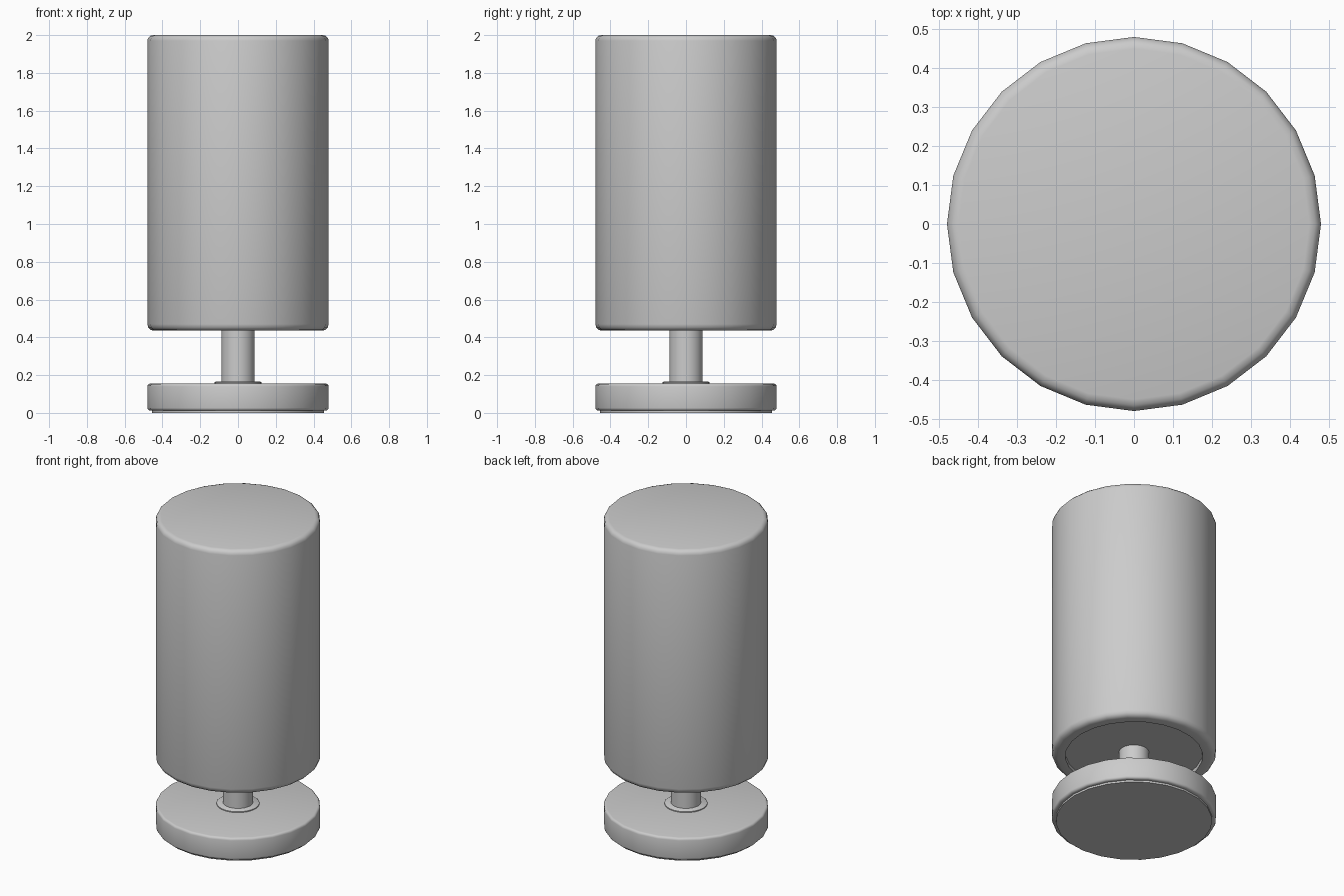
import bpy, bmesh, math

if "Cube" in bpy.data.objects:
    bpy.data.objects.remove(bpy.data.objects["Cube"])

def lathe(name, profile, sides=24):
    """Revolve (radius, z) points round the z axis; radius 0 makes a pole."""
    bm = bmesh.new()
    rings = []
    for r, z in profile:
        if r == 0:
            rings.append([bm.verts.new((0, 0, z))])
        else:
            rings.append([bm.verts.new((r * math.cos(math.tau * i / sides),
                                        r * math.sin(math.tau * i / sides), z))
                          for i in range(sides)])
    for a, b in zip(rings, rings[1:]):
        for i in range(sides):
            j = (i + 1) % sides
            if len(a) == 1:
                bm.faces.new((a[0], b[j], b[i]))
            elif len(b) == 1:
                bm.faces.new((a[i], a[j], b[0]))
            else:
                bm.faces.new((a[i], a[j], b[j], b[i]))
    bmesh.ops.recalc_face_normals(bm, faces=bm.faces)
    mesh = bpy.data.meshes.new(name)
    bm.to_mesh(mesh)
    bm.free()
    obj = bpy.data.objects.new(name, mesh)
    bpy.context.collection.objects.link(obj)
    bpy.ops.object.select_all(action='DESELECT')
    obj.select_set(True)
    bpy.context.view_layer.objects.active = obj
    bpy.ops.object.shade_smooth_by_angle(angle=math.radians(40))
    return obj

def corner(r, z, b, start, steps=3):
    """Quarter-round of radius b about (r, z), anticlockwise from start degrees."""
    return [(r + b * math.cos(math.radians(start + 90 * k / steps)),
             z + b * math.sin(math.radians(start + 90 * k / steps)))
            for k in range(steps + 1)]

R = 0.48

# Drum shade with rounded edges and a shallow recessed underside
lathe("lamp_shade",
      [(0, 0.46), (0.40, 0.46), (0.40, 0.435)]
      + corner(R - 0.035, 0.47, 0.035, 270)
      + corner(R - 0.03, 1.97, 0.03, 0) + [(0, 2.0)])

# Stem
lathe("stem", [(0, 0.15), (0.088, 0.15), (0.088, 0.46), (0, 0.46)])

# Collar where the stem meets the base
lathe("stem_collar", [(0, 0.15), (0.125, 0.15), (0.125, 0.161),
                      (0.12, 0.165), (0, 0.165)])

# Round base
lathe("base", [(0, 0.012)] + corner(R - 0.015, 0.027, 0.015, 270)
      + corner(R - 0.015, 0.14, 0.015, 0) + [(0, 0.155)])

# Thin foot pad under the base
lathe("foot_pad", [(0, 0), (0.455, 0), (0.455, 0.014), (0, 0.014)])
